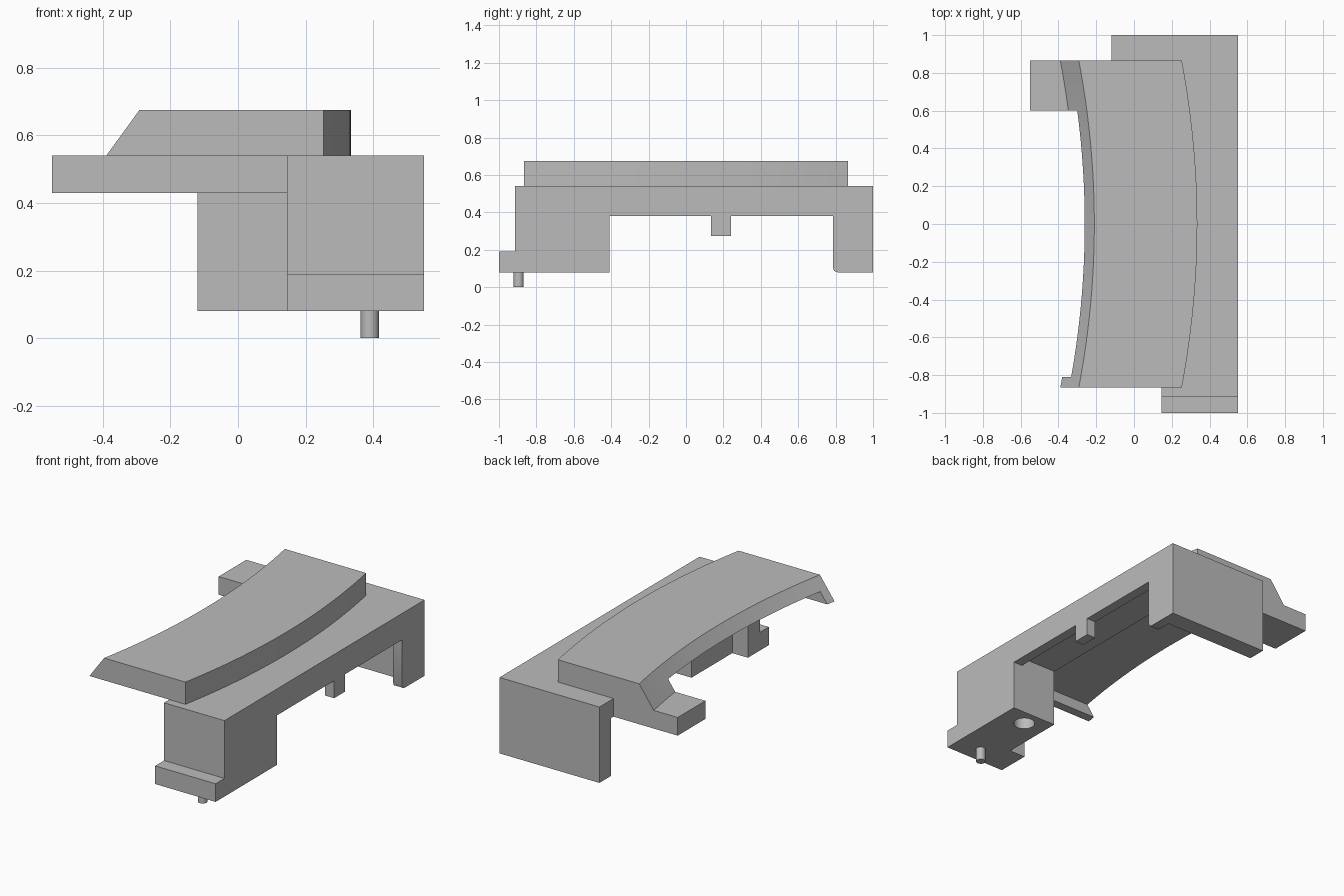
import bpy
import bmesh
from math import pi, cos, sin

default_cube = bpy.data.objects.get("Cube")
if default_cube:
    bpy.data.objects.remove(default_cube, do_unlink=True)

GRAY = bpy.data.materials.new("plain_gray")
GRAY.use_nodes = True
GRAY.diffuse_color = (0.5, 0.5, 0.5, 1)
GRAY.node_tree.nodes["Principled BSDF"].inputs["Base Color"].default_value = (0.5, 0.5, 0.5, 1)


def finish(name, bm):
    bmesh.ops.recalc_face_normals(bm, faces=bm.faces)
    mesh = bpy.data.meshes.new(name)
    bm.to_mesh(mesh)
    bm.free()
    mesh.materials.append(GRAY)
    obj = bpy.data.objects.new(name, mesh)
    bpy.context.collection.objects.link(obj)
    return obj


def extrude(name, points, axis, low, high):
    """Extrude a closed outline along x (points are y, z) or z (points are x, y)."""
    bm = bmesh.new()
    place = (lambda a, b, t: (t, a, b)) if axis == "x" else (lambda a, b, t: (a, b, t))
    rings = [[bm.verts.new(place(a, b, t)) for a, b in points] for t in (low, high)]
    for ring in rings:
        bm.faces.new(ring)
    n = len(points)
    for i in range(n):
        j = (i + 1) % n
        bm.faces.new((rings[0][i], rings[0][j], rings[1][j], rings[1][i]))
    return finish(name, bm)


def box(name, x0, x1, y0, y1, z0, z1):
    return extrude(name, [(x0, y0), (x1, y0), (x1, y1), (x0, y1)], "z", z0, z1)


def cylinder(name, x, y, radius, z0, z1, sides=32):
    ring = [(x + radius * cos(2 * pi * i / sides), y + radius * sin(2 * pi * i / sides))
            for i in range(sides)]
    return extrude(name, ring, "z", z0, z1)


def combine(target, tool, operation):
    mod = target.modifiers.new("join", "BOOLEAN")
    mod.operation, mod.solver, mod.object = operation, "EXACT", tool
    graph = bpy.context.evaluated_depsgraph_get()
    mesh = bpy.data.meshes.new_from_object(target.evaluated_get(graph))
    target.modifiers.clear()
    target.data = mesh
    bpy.data.objects.remove(tool, do_unlink=True)


def smooth(obj):
    bpy.ops.object.select_all(action="DESELECT")
    obj.select_set(True)
    bpy.context.view_layer.objects.active = obj
    bpy.ops.object.shade_smooth_by_angle(angle=0.5)


# Side wall with its foot, hanging tab and rear pillar
TOP, BASE = 0.54, 0.08
side = [(-1, BASE), (-0.41, BASE), (-0.41, 0.38), (0.135, 0.38), (0.135, 0.275),
        (0.24, 0.275), (0.24, 0.38), (0.785, 0.38), (0.785, 0.105), (0.792, 0.087),
        (0.81, BASE), (1, BASE), (1, TOP), (-0.915, TOP), (-0.915, 0.19), (-1, 0.19)]
body = extrude("body", side, "x", 0.49, 0.55)

# Front block, its step and the rear wall
block = [(0.145, -0.915), (0.52, -0.915), (0.52, -0.41), (0.25, -0.41),
         (0.25, -0.8), (0.145, -0.8)]
combine(body, extrude("front_block", block, "z", BASE, TOP), "UNION")
combine(body, box("front_step", 0.145, 0.52, -1, -0.85, BASE, 0.19), "UNION")
combine(body, box("rear_wall", -0.12, 0.52, 0.89, 1, BASE, TOP), "UNION")

# Deck with the tongue that reaches out to the side
deck = [(0.25, -0.5), (0.52, -0.5), (0.52, 0.95), (-0.12, 0.95), (-0.12, 0.865),
        (-0.55, 0.865), (-0.55, 0.6), (0.25, 0.6)]
combine(body, extrude("deck", deck, "z", 0.43, TOP), "UNION")

# Socket in the underside of the front block
combine(body, cylinder("socket", 0.39, -0.51, 0.06, 0, 0.3), "DIFFERENCE")
smooth(body)

# Locating pin
pin = cylinder("pin", 0.39, -0.895, 0.027, 0, 0.1)
smooth(pin)

# Curved top plate, swept along y with a sloping inner edge
bm = bmesh.new()
HALF, STEPS = 0.865, 24
rows = []
for i in range(STEPS + 1):
    t = 2 * i / STEPS - 1
    bow = -0.082 * t * t
    section = [(-0.308, TOP), (-0.21, 0.675), (0.335, 0.675), (0.335, TOP)]
    rows.append([bm.verts.new((x + bow, t * HALF, z)) for x, z in section])
for a, b in zip(rows, rows[1:]):
    for k in range(4):
        m = (k + 1) % 4
        bm.faces.new((a[k], a[m], b[m], b[k]))
bm.faces.new(rows[0])
bm.faces.new(rows[-1])
plate = finish("top_plate", bm)

# Recess under the plate
combine(plate, box("recess", -0.7, 0.25, -0.81, 0.6, 0.4, 0.605), "DIFFERENCE")
smooth(plate)
